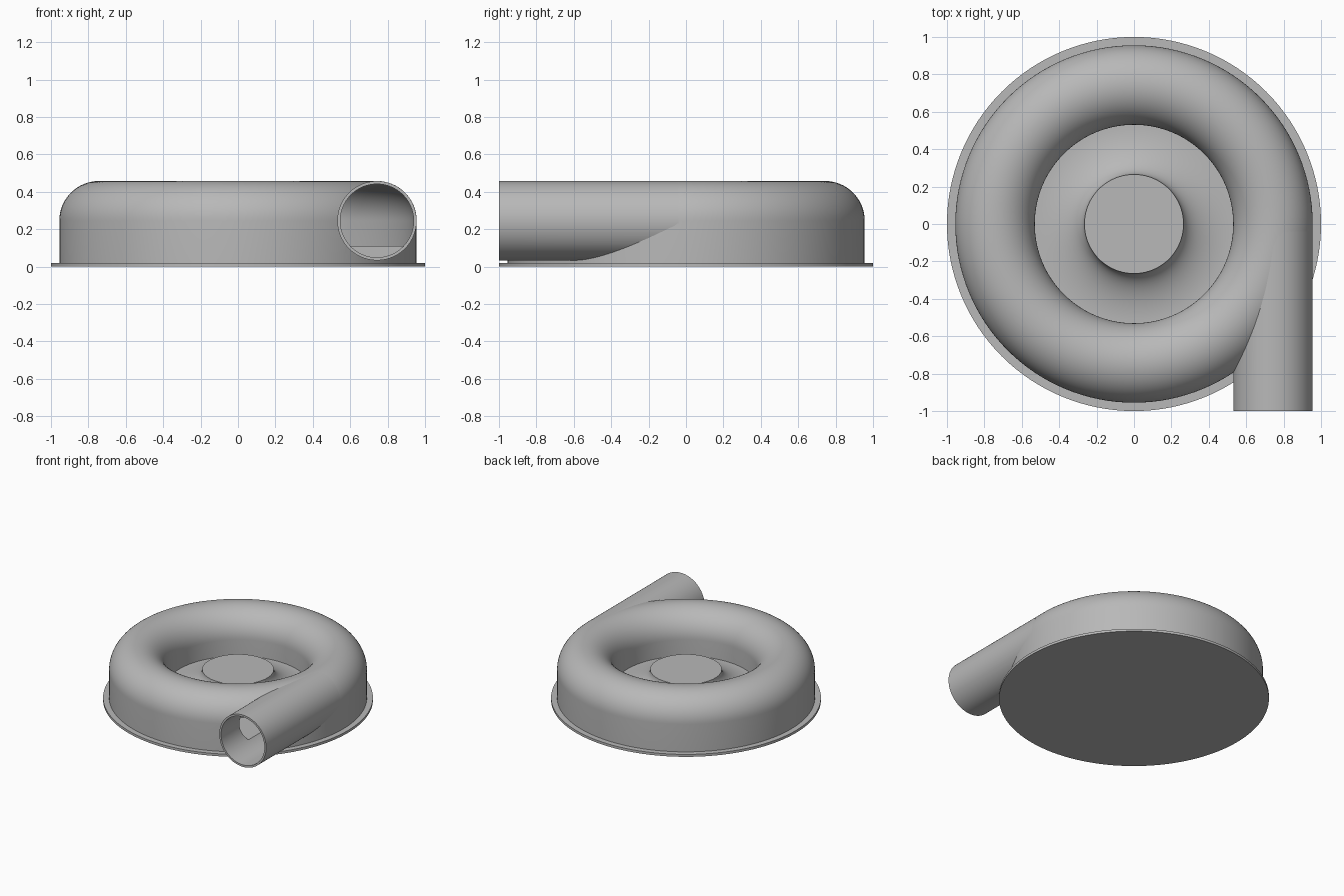
import bpy, bmesh, math
from mathutils import Matrix

cube = bpy.data.objects.get("Cube")
if cube:
    bpy.data.objects.remove(cube, do_unlink=True)

SEGMENTS = 128
BASE_TOP, FLOOR, MID = 0.02, 0.11, 0.245   # heights
RING, TUBE, WALL = 0.743, 0.2125, 0.015    # volute radius, tube radius, thickness

metal = bpy.data.materials.new("casing_grey")
metal.use_nodes = True
grey = (0.48, 0.48, 0.48, 1)
metal.diffuse_color = grey
metal.node_tree.nodes["Principled BSDF"].inputs["Base Color"].default_value = grey


def make_object(name, bm):
    bmesh.ops.remove_doubles(bm, verts=bm.verts, dist=1e-5)
    bmesh.ops.recalc_face_normals(bm, faces=bm.faces)
    mesh = bpy.data.meshes.new(name)
    bm.to_mesh(mesh)
    bm.free()
    mesh.materials.append(metal)
    obj = bpy.data.objects.new(name, mesh)
    bpy.context.collection.objects.link(obj)
    return obj


def revolve(name, profile, closed=True):
    """Spin an (r, z) profile about the vertical axis."""
    bm = bmesh.new()
    verts = [bm.verts.new((r, 0, z)) for r, z in profile]
    edges = [bm.edges.new(pair) for pair in zip(verts, verts[1:])]
    if closed:
        edges.append(bm.edges.new((verts[-1], verts[0])))
    bmesh.ops.spin(bm, geom=verts + edges, cent=(0, 0, 0), axis=(0, 0, 1),
                   angle=math.tau, steps=SEGMENTS, use_merge=True)
    return make_object(name, bm)


def arch(radius, bottom, steps=32):
    """Upside-down U section of the volute."""
    curve = [(RING + radius * math.cos(math.pi * i / steps),
              MID + radius * math.sin(math.pi * i / steps)) for i in range(steps + 1)]
    return [(RING + radius, bottom)] + curve + [(RING - radius, bottom)]


def rod(name, radius, y0, y1):
    """Cylinder along y on the outlet axis."""
    bm = bmesh.new()
    place = Matrix.Translation((RING, (y0 + y1) / 2, MID)) @ Matrix.Rotation(math.pi / 2, 4, 'X')
    bmesh.ops.create_cone(bm, cap_ends=True, segments=96, radius1=radius,
                          radius2=radius, depth=y1 - y0, matrix=place)
    return make_object(name, bm)


def cut(target, *cutters):
    bpy.context.view_layer.objects.active = target
    for cutter in cutters:
        cutter.hide_render = True
        mod = target.modifiers.new("cut", 'BOOLEAN')
        mod.operation, mod.solver, mod.object = 'DIFFERENCE', 'EXACT', cutter
        bpy.ops.object.modifier_apply(modifier=mod.name)


# Round base plate
base = revolve("base_plate", [(0, 0), (1, 0), (1, BASE_TOP), (0, BASE_TOP)], closed=False)

# Flared hub in the middle
flare = [(0.53 - 0.265 * math.cos(t), 0.25 - 0.14 * math.sin(t))
         for t in (math.pi / 2 * i / 20 for i in range(21))]
hub = revolve("centre_hub", [(0, 0.25)] + flare + [(0.535, FLOOR), (0.535, BASE_TOP), (0, BASE_TOP)],
              closed=False)

# Hollow volute and outlet pipe
volute = revolve("volute_casing", arch(TUBE, BASE_TOP))
pipe = rod("outlet_pipe", TUBE - 0.0005, -1, -0.04)
channel = revolve("channel_cutter", arch(TUBE - WALL, FLOOR))
bore = rod("bore_cutter", TUBE - WALL - 0.0015, -1.1, -0.01)
cut(volute, channel, bore)
cut(pipe, bore, channel)
for cutter in (channel, bore):
    bpy.data.objects.remove(cutter, do_unlink=True)

# Smooth shading with sharp edges kept
for obj in (base, hub, volute, pipe):
    bpy.ops.object.select_all(action='DESELECT')
    obj.select_set(True)
    bpy.context.view_layer.objects.active = obj
    bpy.ops.object.shade_smooth_by_angle(angle=math.radians(30))
